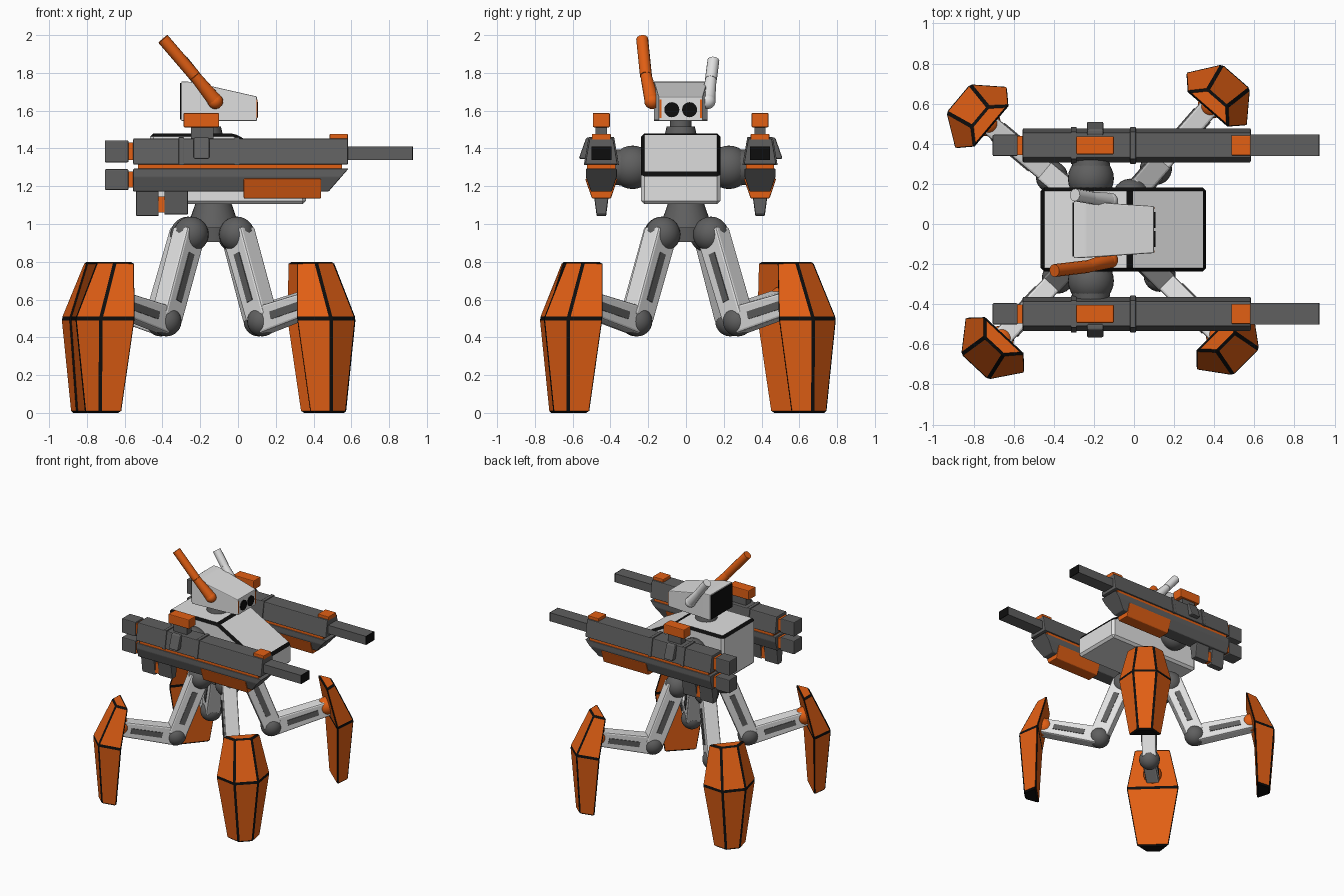
import bpy, bmesh, math
from mathutils import Matrix, Vector

if "Cube" in bpy.data.objects:
    bpy.data.objects.remove(bpy.data.objects["Cube"])


def material(name, rgb):
    m = bpy.data.materials.new(name)
    m.diffuse_color = (*rgb, 1)
    m.use_nodes = True
    m.node_tree.nodes["Principled BSDF"].inputs["Base Color"].default_value = m.diffuse_color
    return m


ORANGE = material("orange", (0.76, 0.115, 0.007))
WHITE = material("light_grey", (0.75, 0.75, 0.75))
GREY = material("dark_grey", (0.115, 0.115, 0.115))
BLACK = material("black", (0.004, 0.004, 0.004))
ID = Matrix.Identity(4)


def finish(name, bm, mat, M=ID, bevel=0.0, smooth=False, dark=None):
    """dark(face) is a rule choosing which bevelled seams turn black."""
    bmesh.ops.recalc_face_normals(bm, faces=bm.faces[:])
    if bevel:
        bmesh.ops.bevel(bm, geom=bm.edges[:], offset=bevel, segments=1 if dark else 2,
                        profile=0.5, affect='EDGES', clamp_overlap=True,
                        material=1 if dark else -1)
        bm.normal_update()
    if dark:
        for f in bm.faces:
            f.material_index = int(dark(f))
    bm.transform(M)
    me = bpy.data.meshes.new(name)
    bm.to_mesh(me)
    bm.free()
    me.materials.append(mat)
    if dark:
        me.materials.append(BLACK)
    ob = bpy.data.objects.new(name, me)
    bpy.context.collection.objects.link(ob)
    if smooth:
        bpy.ops.object.select_all(action='DESELECT')
        bpy.context.view_layer.objects.active = ob
        ob.select_set(True)
        bpy.ops.object.shade_smooth_by_angle(angle=math.radians(40))
    return ob


def loft(name, rings, mat, M=ID, bevel=0.0, dark=None):
    """Closed solid through rings of equal point count."""
    bm = bmesh.new()
    rs = [[bm.verts.new(p) for p in ring] for ring in rings]
    n = len(rs[0])
    for a, b in zip(rs, rs[1:]):
        for i in range(n):
            j = (i + 1) % n
            bm.faces.new((a[i], a[j], b[j], b[i]))
    bm.faces.new(rs[0])
    bm.faces.new(rs[-1])
    return finish(name, bm, mat, M, bevel, dark=dark)


def prism(name, xz, y0, y1, mat, M=ID, bevel=0.0, dark=None):
    return loft(name, [[(x, y, z) for x, z in xz] for y in (y0, y1)], mat, M, bevel, dark)


def box(name, x, y, z, mat, M=ID, bevel=0.0):
    return prism(name, [(x[0], z[0]), (x[1], z[0]), (x[1], z[1]), (x[0], z[1])],
                 y[0], y[1], mat, M, bevel)


def taper(name, x, cy, z, w_low, w_top, mat, bevel=0.006):
    """Box along x with a trapezoid cross-section."""
    def ring(xx):
        return [(xx, cy - w_low / 2, z[0]), (xx, cy + w_low / 2, z[0]),
                (xx, cy + w_top / 2, z[1]), (xx, cy - w_top / 2, z[1])]
    return loft(name, [ring(x[0]), ring(x[1])], mat, ID, bevel)


def ball(name, c, r, mat, M=ID):
    bm = bmesh.new()
    bmesh.ops.create_uvsphere(bm, u_segments=24, v_segments=14, radius=r)
    bm.transform(Matrix.Translation(c))
    return finish(name, bm, mat, M, smooth=True)


def rod(name, a, b, r1, r2, mat, sides=20):
    a, b = Vector(a), Vector(b)
    bm = bmesh.new()
    bmesh.ops.create_cone(bm, cap_ends=True, segments=sides, radius1=r1, radius2=r2,
                          depth=(b - a).length)
    q = (b - a).to_track_quat('Z', 'Y').to_matrix().to_4x4()
    return finish(name, bm, mat, Matrix.Translation((a + b) / 2) @ q, smooth=True)


CY = -0.028  # mid plane of the upper half

# torso with sloping front and black seams along its upper edges
prism("torso", [(-0.465, 1.105), (-0.465, 1.48), (-0.02, 1.48), (0.36, 1.27), (0.36, 1.105)],
      CY - 0.21, CY + 0.21, WHITE, bevel=0.018,
      dark=lambda f: f.material_index == 1 and f.normal.z > 0.1)
rod("neck", (-0.17, CY, 1.44), (-0.17, CY, 1.57), 0.058, 0.058, GREY)
rod("neck_collar", (-0.165, CY, 1.47), (-0.165, CY, 1.515), 0.085, 0.075, GREY)


# head, narrower to the front, with dark back plate and round eyes
def head_ring(x, top, half):
    return [(x, CY - half, 1.545), (x, CY + half, 1.545),
            (x, CY + half, top), (x, CY - half, top)]


loft("head", [head_ring(-0.30, 1.755, 0.143), head_ring(-0.24, 1.752, 0.14),
              head_ring(0.10, 1.675, 0.117)], WHITE, bevel=0.006)
box("head_back_plate", (-0.306, -0.299), (CY - 0.135, CY + 0.135), (1.553, 1.747), BLACK)
for s in (-1, 1):
    y = CY + s * 0.047
    rod("eye", (0.098, y, 1.605), (0.107, y, 1.605), 0.04, 0.04, BLACK)
    y = CY + s * 0.108
    box("face_strip", (0.097, 0.103), (y - 0.005, y + 0.005), (1.56, 1.66), ORANGE)


# swept-back ears, one long and one short
def ear(name, base, bend, tip, mat):
    ball(name + "_pivot", base, 0.041, mat)
    rod(name + "_lower", base, bend, 0.04, 0.03, mat, 12)
    rod(name + "_upper", bend, tip, 0.032, 0.032, mat, 12)


ear("long_ear", (-0.12, -0.18, 1.65), (-0.23, -0.212, 1.785), (-0.397, -0.232, 1.98), ORANGE)
ear("short_ear", (-0.12, 0.115, 1.65), (-0.215, 0.132, 1.765), (-0.295, 0.145, 1.866), WHITE)

# shoulders and arm guns
for s, side in ((-1, "right"), (1, "left")):
    g = CY + s * 0.42
    ball(side + "_shoulder_ball", (-0.215, CY + s * 0.255, 1.30), 0.115, GREY)
    rod(side + "_shoulder_axle", (-0.215, CY + s * 0.18, 1.30), (-0.215, g, 1.30),
        0.11, 0.085, GREY)
    p = side + "_gun_"
    taper(p + "upper", (-0.555, 0.582), g, (1.315, 1.453), 0.172, 0.125, GREY)
    box(p + "stripe", (-0.53, 0.55), (g - 0.075, g + 0.075), (1.285, 1.32), ORANGE)

    # lower housing with slanted nose
    sec = [(-0.055, 1.172), (0.055, 1.172), (0.082, 1.25), (0.082, 1.293),
           (-0.082, 1.293), (-0.082, 1.25)]
    loft(p + "lower", [[(-0.555, g + y, z) for y, z in sec],
                       [(0.48 + (z - 1.172) * 0.87, g + y, z) for y, z in sec]],
         GREY, bevel=0.005)
    taper(p + "grip", (0.03, 0.44), g, (1.135, 1.24), 0.10, 0.172, ORANGE)
    box(p + "barrel", (0.57, 0.92), (g - 0.053, g + 0.053), (1.34, 1.41), GREY)
    box(p + "muzzle", (0.919, 0.926), (g - 0.053, g + 0.053), (1.34, 1.41), BLACK)
    box(p + "front_sight", (0.485, 0.582), (g - 0.05, g + 0.05), (1.44, 1.477), ORANGE,
        bevel=0.005)
    box(p + "sight_post", (-0.25, -0.13), (g - 0.03, g + 0.03), (1.44, 1.52), GREY)
    box(p + "sight", (-0.288, -0.10), (g - 0.045, g + 0.045), (1.512, 1.588), ORANGE,
        bevel=0.006)
    for x in (-0.30, -0.005):
        taper(p + "band", (x - 0.014, x + 0.014), g, (1.312, 1.46), 0.186, 0.135, GREY, 0.003)
    # bolt leaning inwards on the outer side
    bolt = [(-0.235, 1.345), (-0.152, 1.345), (-0.152, 1.458), (-0.235, 1.458)]
    loft(p + "side_bolt", [[(x, g + s * 0.05, z) for x, z in bolt],
                           [(x, g + s * (0.12 if z < 1.4 else 0.08), z) for x, z in bolt]],
         GREY, bevel=0.008)

    # rear blocks with orange connectors
    for z0, z1 in ((1.326, 1.443), (1.18, 1.29)):
        box(p + "rear_block", (-0.705, -0.58), (g - 0.053, g + 0.053), (z0, z1), GREY,
            bevel=0.006)
        box(p + "rear_link", (-0.59, -0.54), (g - 0.047, g + 0.047),
            (z0 + 0.012, z1 - 0.012), ORANGE)
    taper(p + "under_block_rear", (-0.54, -0.42), g, (1.042, 1.175), 0.05, 0.085, GREY)
    box(p + "under_link", (-0.43, -0.38), (g - 0.025, g + 0.025), (1.06, 1.145), ORANGE)
    taper(p + "under_block_front", (-0.39, -0.265), g, (1.05, 1.178), 0.05, 0.085, GREY)

# pelvis
HX = -0.13
rod("pelvis_dome", (HX, 0, 0.98), (HX, 0, 1.11), 0.14, 0.095, GREY, 28)
rod("pelvis_hub", (HX, 0, 0.905), (HX, 0, 0.99), 0.12, 0.13, GREY, 16)


# leg segment in the leg's own plane, with dark slots on both sides
def limb(name, a, b, h1, h2, w, M):
    a, b = Vector((a[0], 0, a[1])), Vector((b[0], 0, b[1]))
    d = (b - a).normalized()
    n = Vector((-d.z, 0, d.x))

    def quad(p, q, k1, k2):
        pts = (p - n * k1 / 2, q - n * k2 / 2, q + n * k2 / 2, p + n * k1 / 2)
        return [(v.x, v.z) for v in pts]
    prism(name, quad(a, b, h1, h2), -w / 2, w / 2, WHITE, M, 0.012)
    for s in (-1, 1):
        y = sorted((s * (w / 2 - 0.002), s * (w / 2 + 0.005)))
        prism(name + "_slot", quad(a.lerp(b, 0.25), a.lerp(b, 0.80), 0.042, 0.042),
              y[0], y[1], GREY, M)


# four legs around the pelvis: hip, thigh, knee, shin, armoured foot
for name, ang in (("back_right_leg", 49), ("back_left_leg", 140),
                  ("front_left_leg", 227), ("front_right_leg", 315)):
    M = Matrix.Translation((HX, 0, 0)) @ Matrix.Rotation(math.radians(ang), 4, 'Z')
    ball(name + "_hip", (0.175, 0, 0.945), 0.094, GREY, M)
    limb(name + "_thigh", (0.185, 0.96), (0.365, 0.50), 0.15, 0.14, 0.11, M)
    ball(name + "_knee", (0.365, 0, 0.485), 0.08, GREY, M)
    limb(name + "_shin", (0.37, 0.49), (0.80, 0.595), 0.145, 0.12, 0.10, M)
    ball(name + "_ankle", (0.79, 0, 0.60), 0.07, ORANGE, M)
    # rows: height, inner radius, inner half width, outer radius, outer half width
    rows = ((0.0, 0.84, 0.125, 0.94, 0.055), (0.5, 0.82, 0.205, 0.975, 0.092),
            (0.8, 0.755, 0.14, 0.835, 0.065))
    loft(name + "_foot", [[(ri, -hi, z), (ro, -ho, z), (ro, ho, z), (ri, hi, z)]
                          for z, ri, hi, ro, ho in rows], ORANGE, M, 0.011,
         dark=lambda f: f.material_index == 1 or f.calc_center_median().z < 0.02)
